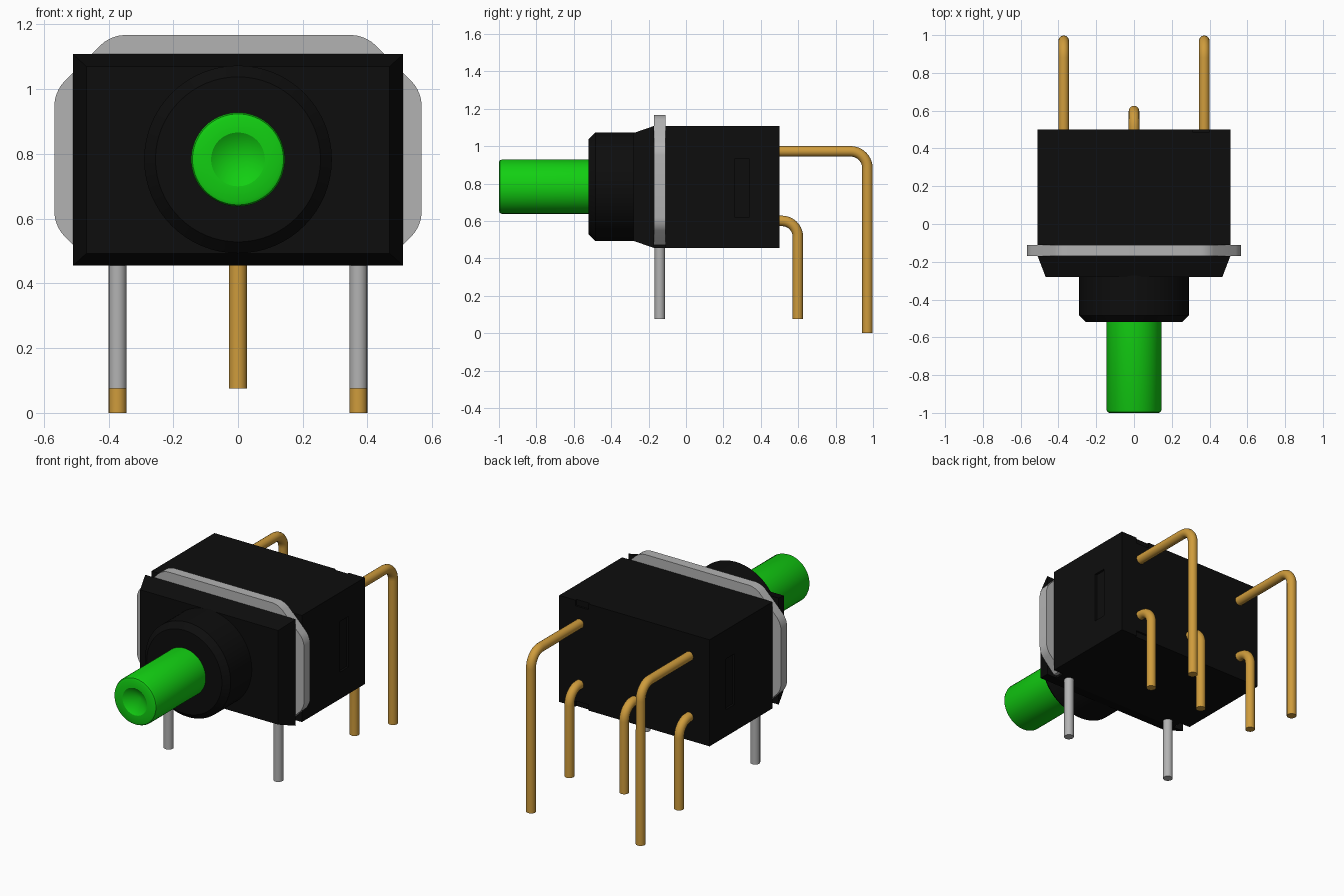
import bpy, bmesh, math
from mathutils import Vector

cube = bpy.data.objects.get("Cube")
if cube:
    bpy.data.objects.remove(cube, do_unlink=True)


def material(name, rgb, rough=0.5):
    m = bpy.data.materials.new(name)
    m.use_nodes = True
    m.diffuse_color = (*rgb, 1)
    node = m.node_tree.nodes["Principled BSDF"]
    node.inputs["Base Color"].default_value = (*rgb, 1)
    node.inputs["Roughness"].default_value = rough
    return m


BLACK = material("black plastic", (0.004, 0.004, 0.004))
GREEN = material("green plastic", (0.006, 0.62, 0.006))
GOLD = material("gold metal", (0.62, 0.33, 0.045))
GREY = material("grey metal", (0.45, 0.45, 0.45))
AXIS_Z = 0.783      # height of the button axis


def activate(ob):
    bpy.ops.object.select_all(action='DESELECT')
    ob.select_set(True)
    bpy.context.view_layer.objects.active = ob


def finish(bm, name, mat, smooth=False):
    bmesh.ops.recalc_face_normals(bm, faces=bm.faces)
    me = bpy.data.meshes.new(name)
    bm.to_mesh(me)
    bm.free()
    ob = bpy.data.objects.new(name, me)
    bpy.context.collection.objects.link(ob)
    me.materials.append(mat)
    if smooth:
        activate(ob)
        bpy.ops.object.shade_smooth_by_angle(angle=math.radians(30))
    return ob


def add_box(bm, x0, x1, y0, y1, z0, z1):
    vs = bmesh.ops.create_cube(bm, size=1)["verts"]
    for v in vs:
        v.co = Vector((x0 + (v.co.x + .5) * (x1 - x0),
                       y0 + (v.co.y + .5) * (y1 - y0),
                       z0 + (v.co.z + .5) * (z1 - z0)))
    return vs


def revolve(name, profile, mat, steps=64):
    """Spin (radius, y) points around the button axis."""
    bm = bmesh.new()
    vs = [bm.verts.new((r, y, AXIS_Z)) for r, y in profile]
    edges = [bm.edges.new(pair) for pair in zip(vs, vs[1:])]
    bmesh.ops.spin(bm, geom=vs + edges, cent=(0, 0, AXIS_Z), axis=(0, 1, 0),
                   angle=2 * math.pi, steps=steps)
    bmesh.ops.remove_doubles(bm, verts=bm.verts, dist=1e-5)
    return finish(bm, name, mat, smooth=True)


def wire(name, points, radius, mat):
    """Round rod along a polyline, with flat ends."""
    cu = bpy.data.curves.new(name, 'CURVE')
    cu.dimensions = '3D'
    cu.bevel_depth = radius
    cu.bevel_resolution = 6
    cu.use_fill_caps = True
    sp = cu.splines.new('POLY')
    sp.points.add(len(points) - 1)
    for p, co in zip(sp.points, points):
        p.co = (*co, 1)
    ob = bpy.data.objects.new(name, cu)
    bpy.context.collection.objects.link(ob)
    cu.materials.append(mat)
    activate(ob)
    bpy.ops.object.convert(target='MESH')
    bpy.ops.object.shade_smooth_by_angle(angle=math.radians(40))


def bent_pin(name, x, y_end, z_top, z_bottom, bend):
    pts = [(x, 0.46, z_top)]
    for i in range(11):
        a = math.pi / 2 * i / 10
        pts.append((x, y_end - bend + bend * math.sin(a),
                    z_top - bend + bend * math.cos(a)))
    pts.append((x, y_end, z_bottom))
    wire(name, pts, 0.028, GOLD)


# Rear housing, with side slots and small notches in the back edge
bm = bmesh.new()
add_box(bm, -0.51, 0.51, -0.11, 0.50, 0.455, 1.108)
housing = finish(bm, "housing", BLACK)

bm = bmesh.new()
for s in (-1, 1):
    xa, xb = sorted((s * 0.497, s * 0.55))
    add_box(bm, xa, xb, 0.26, 0.34, 0.62, 0.93)
for z in (0.455, 1.108):
    add_box(bm, 0.31, 0.40, 0.488, 0.55, z - 0.035, z + 0.035)
cutter = finish(bm, "housing_cutter", BLACK)
cutter.hide_render = True
mod = housing.modifiers.new("slots", 'BOOLEAN')
mod.operation = 'DIFFERENCE'
mod.solver = 'EXACT'
mod.object = cutter
activate(housing)
bpy.ops.object.modifier_apply(modifier=mod.name)
bpy.data.objects.remove(cutter, do_unlink=True)

# Tapered front block
bm = bmesh.new()
for v in add_box(bm, -0.51, 0.51, -0.28, -0.17, 0.455, 1.108):
    if v.co.y < -0.2:
        v.co.x *= 0.468 / 0.51
        v.co.z += 0.038 if v.co.z < 0.7 else -0.038
finish(bm, "front_block", BLACK)

# Filler joining the front block to the housing under the bracket
bm = bmesh.new()
add_box(bm, -0.44, 0.44, -0.172, -0.108, 0.455, 0.60)
finish(bm, "lower_filler", BLACK)

# Bracket plate with cut, rounded corners
outline = [(0.393, 1.167), (0.567, 0.993), (0.567, 0.577), (0.46, 0.47)]
outline += [(-x, z) for x, z in reversed(outline)]
bm = bmesh.new()
face = bm.faces.new([bm.verts.new((x, -0.17, z)) for x, z in outline])
ext = bmesh.ops.extrude_face_region(bm, geom=[face])["geom"]
bmesh.ops.translate(bm, vec=(0, 0.06, 0),
                    verts=[g for g in ext if isinstance(g, bmesh.types.BMVert)])
long_edges = [e for e in bm.edges
              if abs(e.verts[0].co.y - e.verts[1].co.y) > 0.05
              and e.verts[0].co.z > 0.5]
bmesh.ops.bevel(bm, geom=long_edges, offset=0.04, segments=5, profile=0.5,
                affect='EDGES')
finish(bm, "bracket_plate", GREY, smooth=True)

# Bracket legs
for side, x in (("left", 0.372), ("right", -0.372)):
    wire(side + "_bracket_leg", [(x, -0.14, 0.50), (x, -0.14, 0.075)], 0.028, GREY)

# Round collar and push button with a conical dimple
revolve("collar", [(0, -0.27), (0.29, -0.27), (0.29, -0.485),
                   (0.255, -0.52), (0, -0.52)], BLACK)
revolve("button", [(0, -0.50), (0.145, -0.50), (0.145, -0.985),
                   (0.1405, -0.9955), (0.13, -1.0), (0.083, -1.0),
                   (0, -0.945)], GREEN)

# Bent contact pins
for side, x in (("left", 0.372), ("right", -0.372)):
    bent_pin(side + "_long_pin", x, 0.97, 0.972, 0.0, 0.09)
for side, x in (("left", 0.372), ("middle", 0), ("right", -0.372)):
    bent_pin(side + "_short_pin", x, 0.598, 0.60, 0.075, 0.085)
